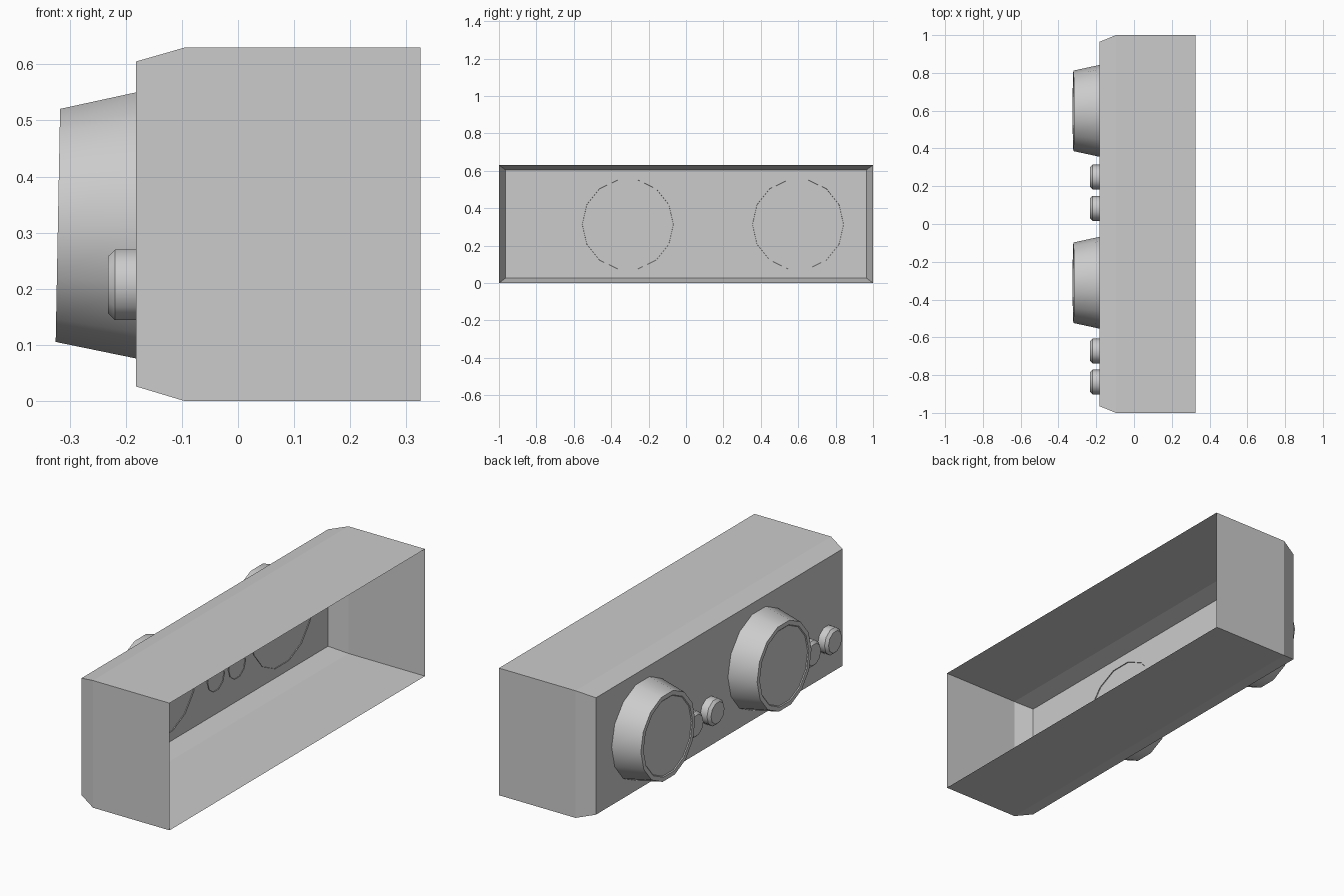
import bpy, bmesh, math

if "Cube" in bpy.data.objects:
    bpy.data.objects.remove(bpy.data.objects["Cube"])


def loft(name, rings, smooth=False):
    """Skin a list of equal-length vertex rings, capping only the last one."""
    bm = bmesh.new()
    loops = [[bm.verts.new(p) for p in ring] for ring in rings]
    n = len(loops[0])
    for a, b in zip(loops, loops[1:]):
        for i in range(n):
            j = (i + 1) % n
            bm.faces.new((a[i], a[j], b[j], b[i]))
    bm.faces.new(loops[-1])
    bmesh.ops.recalc_face_normals(bm, faces=bm.faces)
    # The final cap must look towards -x
    bm.faces.ensure_lookup_table()
    if bm.faces[-1].normal.x > 0:
        bmesh.ops.reverse_faces(bm, faces=bm.faces)
    mesh = bpy.data.meshes.new(name)
    bm.to_mesh(mesh)
    bm.free()
    obj = bpy.data.objects.new(name, mesh)
    bpy.context.collection.objects.link(obj)
    if smooth:
        bpy.ops.object.select_all(action='DESELECT')
        obj.select_set(True)
        bpy.context.view_layer.objects.active = obj
        bpy.ops.object.shade_smooth_by_angle(angle=math.radians(40))
    return obj


def rect(x, half_y, z0, z1):
    return [(x, -half_y, z0), (x, half_y, z0), (x, half_y, z1), (x, -half_y, z1)]


def turned(name, profile, sides, y, z, tilt=0.0):
    """Turn an (x, radius) profile about an axis along x; tilt leans the cap."""
    rings = []
    for k, (x, r) in enumerate(profile):
        lean = tilt if k else 0.0
        ring = []
        for i in range(sides):
            a = 2 * math.pi * i / sides
            dz = r * math.sin(a)
            ring.append((x + lean * dz, y + r * math.cos(a), z + dz))
        rings.append(ring)
    return loft(name, rings, smooth=True)


# Housing: open-backed box with a chamfered front panel
loft("housing", [rect(0.325, 1.0, 0.0, 0.63),
                 rect(-0.095, 1.0, 0.0, 0.63),
                 rect(-0.182, 0.965, 0.026, 0.605)])

# Two identical groups: a large tapered knob and two small buttons
LARGE = [(-0.178, 0.244), (-0.321, 0.213), (-0.321, 0.192), (-0.317, 0.188)]
SMALL = [(-0.178, 0.066), (-0.219, 0.066), (-0.232, 0.053)]
for g, shift in enumerate((0.0, -0.91)):
    turned(f"large_knob_{g + 1}", LARGE, 14, 0.599 + shift, 0.313, tilt=0.019)
    for b, y in enumerate((0.248, 0.083)):
        turned(f"small_button_{g + 1}_{b + 1}", SMALL, 10, y + shift - 0.01 * g, 0.207)
